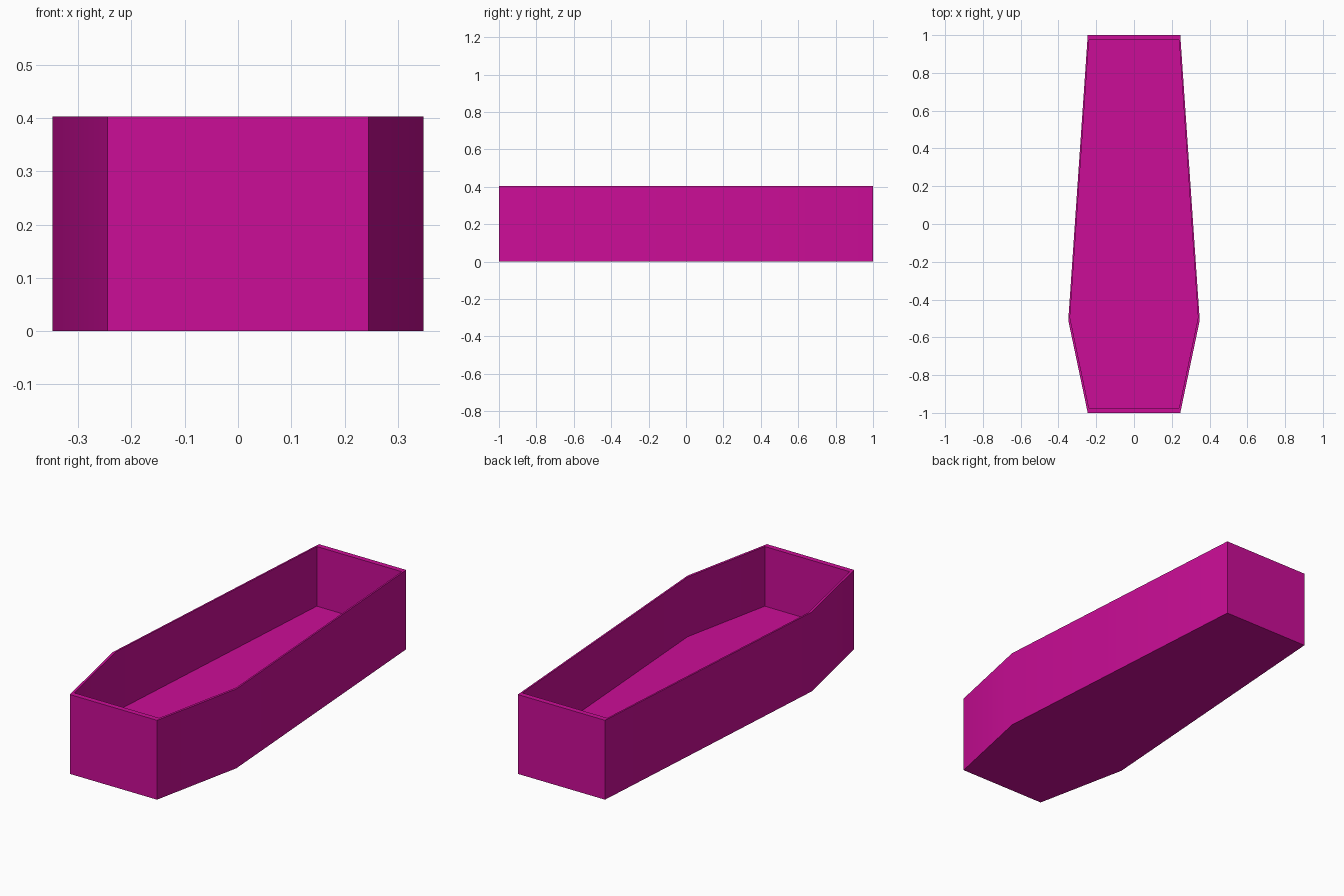
import bpy
import bmesh

cube = bpy.data.objects.get("Cube")
if cube:
    bpy.data.objects.remove(cube, do_unlink=True)

HEIGHT = 0.403
FLOOR = 0.10
INNER_SCALE = 0.973

# Six-sided plan: narrow ends, widest near the front
half = [(0.245, -1.0), (0.348, -0.51), (0.245, 1.0)]
outline = half + [(-x, y) for x, y in reversed(half)]

magenta = bpy.data.materials.new("magenta")
magenta.use_nodes = True
colour = (0.60, 0.004, 0.31, 1.0)
magenta.diffuse_color = colour
magenta.node_tree.nodes["Principled BSDF"].inputs["Base Color"].default_value = colour


def ring(bm, scale, z):
    return [bm.verts.new((x * scale, y * scale, z)) for x, y in outline]


def bridge(bm, a, b):
    n = len(a)
    for i in range(n):
        j = (i + 1) % n
        bm.faces.new((a[i], a[j], b[j], b[i]))


# Open box: outer wall, rim, inner wall, then floor and underside
bm = bmesh.new()
rings = [ring(bm, 1, 0), ring(bm, 1, HEIGHT),
         ring(bm, INNER_SCALE, HEIGHT), ring(bm, INNER_SCALE, FLOOR)]
for lower, upper in zip(rings, rings[1:]):
    bridge(bm, lower, upper)
bm.faces.new(rings[0][::-1])
bm.faces.new(rings[-1])
bmesh.ops.recalc_face_normals(bm, faces=bm.faces)

mesh = bpy.data.meshes.new("open_box")
bm.to_mesh(mesh)
bm.free()
mesh.materials.append(magenta)
box = bpy.data.objects.new("open_box", mesh)
bpy.context.collection.objects.link(box)

# Soften only the shallow side bends
bpy.ops.object.select_all(action='DESELECT')
box.select_set(True)
bpy.context.view_layer.objects.active = box
bpy.ops.object.shade_smooth_by_angle(angle=0.52)
